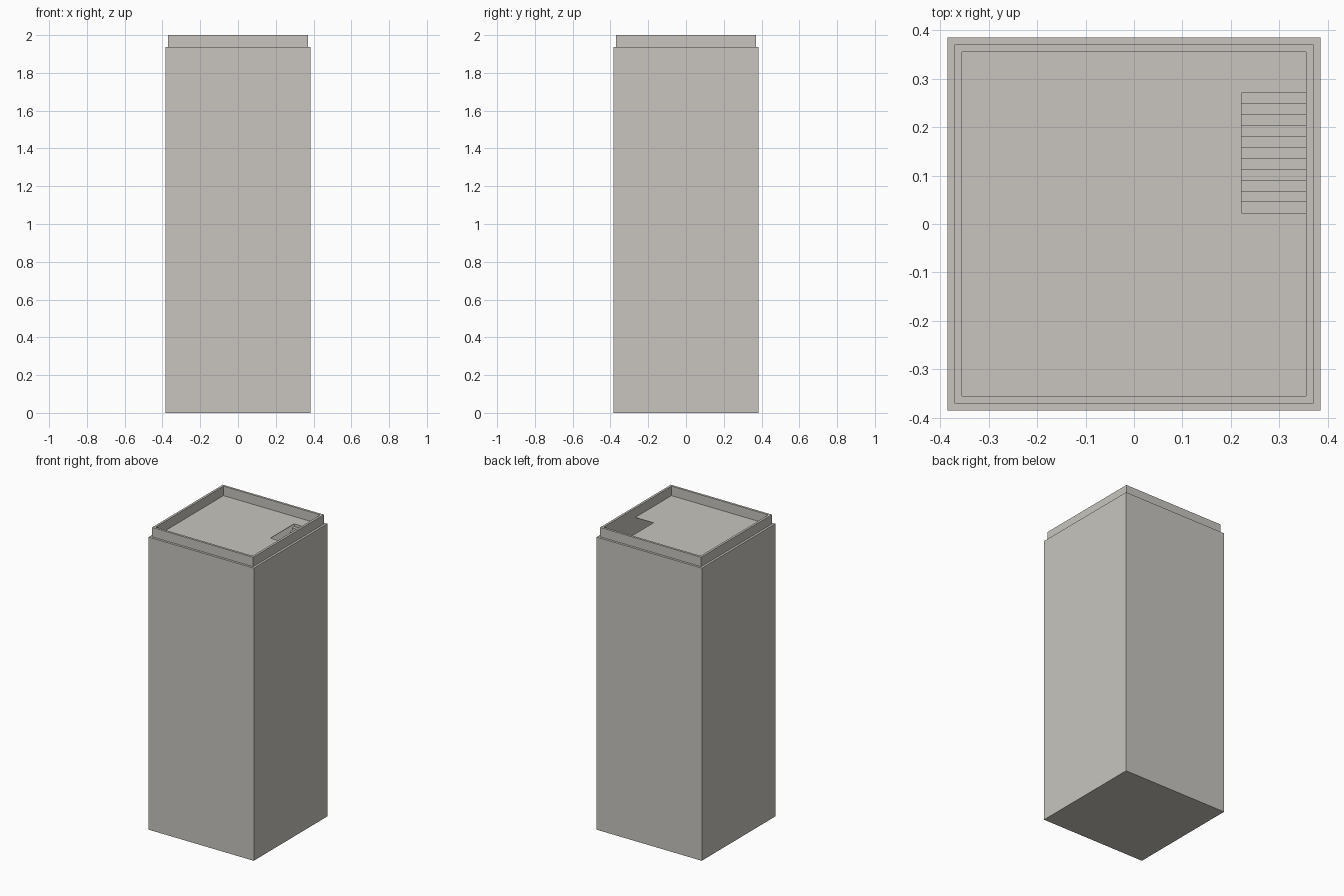
import bpy
import bmesh

cube = bpy.data.objects.get("Cube")
if cube:
    bpy.data.objects.remove(cube, do_unlink=True)

stone = bpy.data.materials.new("warm_grey_stone")
stone.use_nodes = True
COLOUR = (0.58, 0.56, 0.52, 1.0)
stone.diffuse_color = COLOUR
stone.node_tree.nodes["Principled BSDF"].inputs["Base Color"].default_value = COLOUR

ROOF = 1.9375      # roof deck and outer ledge height
INNER = 0.355      # inner half width of the walls
STAIR_X = 0.222    # inner side of the stair opening
STAIR_BACK, STAIR_FRONT = 0.27, 0.0225
STEPS, RISER, DECK = 11, 0.018, 0.003


def finish(name, bm):
    bmesh.ops.recalc_face_normals(bm, faces=bm.faces[:])
    mesh = bpy.data.meshes.new(name)
    bm.to_mesh(mesh)
    bm.free()
    mesh.materials.append(stone)
    obj = bpy.data.objects.new(name, mesh)
    bpy.context.collection.objects.link(obj)
    return obj


def prism(name, outline, offset):
    """Extrude a flat outline along an offset vector."""
    bm = bmesh.new()
    face = bm.faces.new([bm.verts.new(p) for p in outline])
    new = bmesh.ops.extrude_face_region(bm, geom=[face])["geom"]
    bmesh.ops.translate(bm, vec=offset,
                        verts=[v for v in new if isinstance(v, bmesh.types.BMVert)])
    return finish(name, bm)


def square_shell(name, profile):
    """Stack square rings of (half width, height), capped at both ends."""
    bm = bmesh.new()
    rings = [[bm.verts.new((sx * w, sy * w, z))
              for sx, sy in ((-1, -1), (1, -1), (1, 1), (-1, 1))]
             for w, z in profile]
    for low, high in zip(rings, rings[1:]):
        for i in range(4):
            j = (i + 1) % 4
            bm.faces.new((low[i], low[j], high[j], high[i]))
    bm.faces.new(rings[0])
    bm.faces.new(rings[-1])
    return finish(name, bm)


# Hollow tower with a set-back parapet
square_shell("tower_walls", [(0.385, 0), (0.385, ROOF), (0.37, ROOF),
                             (0.37, 2.0), (INNER, 2.0), (INNER, 0.03)])

# Roof deck, notched for the stair opening
deck = [(-INNER, -INNER), (INNER, -INNER), (INNER, STAIR_FRONT),
        (STAIR_X, STAIR_FRONT), (STAIR_X, STAIR_BACK), (INNER, STAIR_BACK),
        (INNER, INNER), (-INNER, INNER)]
prism("roof_deck", [(x, y, ROOF) for x, y in deck], (0, 0, -DECK))

# Stair flight going down towards the front
tread = (STAIR_BACK - STAIR_FRONT) / STEPS
steps = [(STAIR_BACK + tread, ROOF - DECK), (STAIR_BACK, ROOF - DECK)]
for i in range(STEPS):
    z = ROOF - (i + 1) * RISER
    steps += [(STAIR_BACK - i * tread, z), (STAIR_BACK - (i + 1) * tread, z)]
steps += [(STAIR_FRONT, z - RISER), (STAIR_BACK + tread, ROOF - 2 * RISER)]
prism("roof_stairs", [(STAIR_X, y, z) for y, z in steps], (INNER - STAIR_X, 0, 0))
